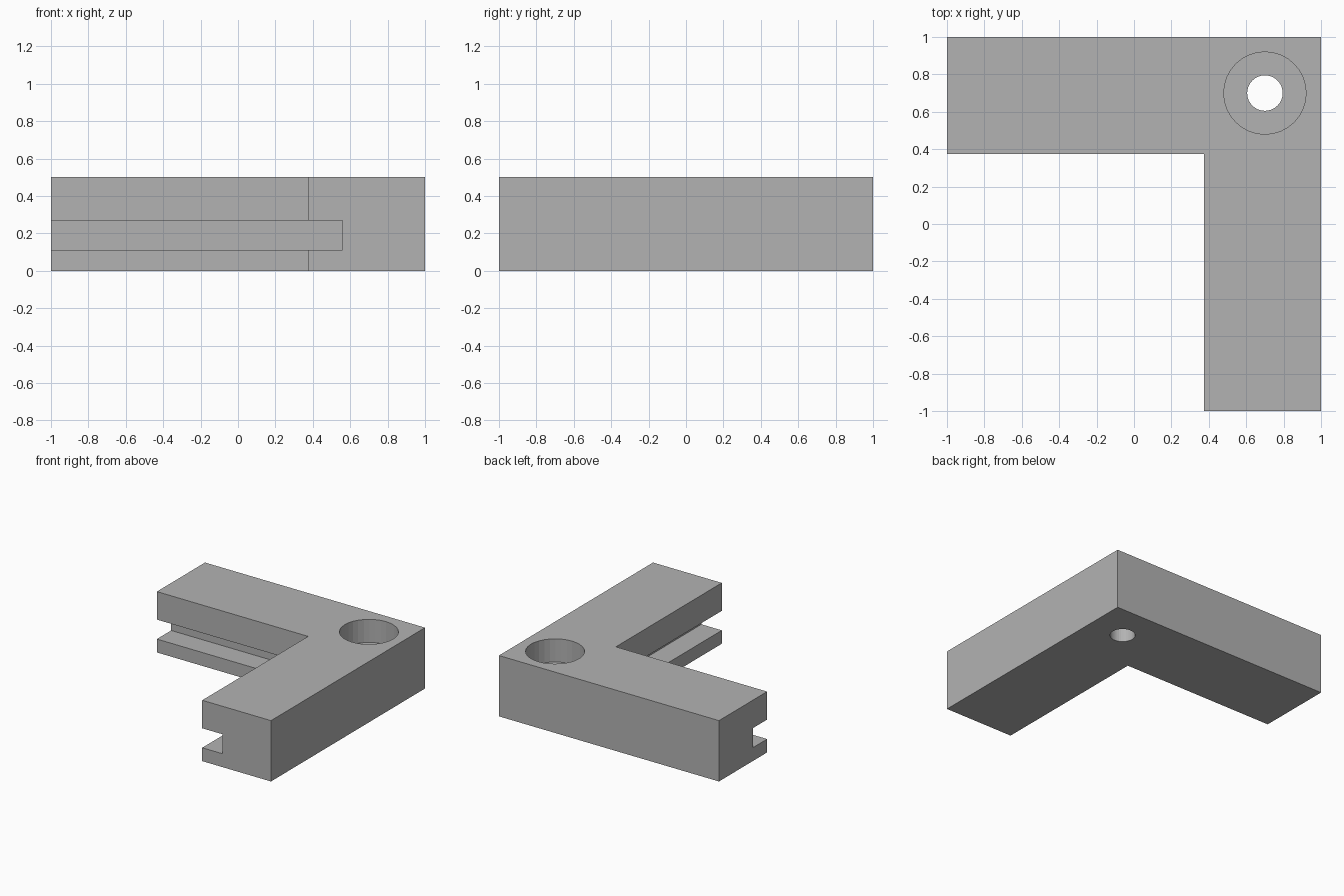
import bpy
import bmesh
from mathutils import Matrix, Vector

cube = bpy.data.objects.get("Cube")
if cube:
    bpy.data.objects.remove(cube, do_unlink=True)

HEIGHT = 0.5
INNER = 0.375            # inner faces of both arms
GROOVE_WALL = 0.56       # back wall of the groove in both arms
GROOVE_LOW, GROOVE_HIGH = 0.11, 0.27
HOLE_CENTRE = 0.7
SEAT_Z = 0.31            # floor of the counterbore

grey = bpy.data.materials.new("grey")
grey.use_nodes = True
grey.diffuse_color = (0.45, 0.45, 0.45, 1)
grey.node_tree.nodes["Principled BSDF"].inputs["Base Color"].default_value = grey.diffuse_color


def prism(name, outline, low, high):
    """Extrude a flat outline between two heights."""
    bm = bmesh.new()
    face = bm.faces.new([bm.verts.new((x, y, low)) for x, y in outline])
    top = bmesh.ops.extrude_face_region(bm, geom=[face])["geom"]
    bmesh.ops.translate(bm, vec=Vector((0, 0, high - low)),
                        verts=[v for v in top if isinstance(v, bmesh.types.BMVert)])
    return finish(name, bm)


def cylinder(name, radius, low, high):
    """Upright cylinder on the hole axis."""
    bm = bmesh.new()
    bmesh.ops.create_cone(bm, cap_ends=True, segments=32, radius1=radius, radius2=radius,
                          depth=high - low,
                          matrix=Matrix.Translation((HOLE_CENTRE, HOLE_CENTRE, (low + high) / 2)))
    return finish(name, bm)


def finish(name, bm):
    bmesh.ops.recalc_face_normals(bm, faces=bm.faces)
    mesh = bpy.data.meshes.new(name)
    bm.to_mesh(mesh)
    bm.free()
    mesh.materials.append(grey)
    obj = bpy.data.objects.new(name, mesh)
    bpy.context.collection.objects.link(obj)
    return obj


# L-shaped body
bracket = prism("corner_bracket",
                [(-1, 1), (-1, INNER), (INNER, INNER), (INNER, -1), (1, -1), (1, 1)],
                0, HEIGHT)

# Cutters: groove around the inner corner, counterbore and through hole
g = GROOVE_WALL
cutters = [
    prism("groove_cutter", [(-1.2, -1.2), (g, -1.2), (g, g), (-1.2, g)], GROOVE_LOW, GROOVE_HIGH),
    cylinder("counterbore_cutter", 0.22, SEAT_Z, HEIGHT + 0.1),
    cylinder("hole_cutter", 0.095, -0.1, HEIGHT + 0.2),
]

bpy.context.view_layer.objects.active = bracket
for cutter in cutters:
    cut = bracket.modifiers.new(cutter.name, "BOOLEAN")
    cut.operation = "DIFFERENCE"
    cut.solver = "EXACT"
    cut.object = cutter
    cutter.hide_render = True
    bpy.ops.object.modifier_apply(modifier=cut.name)
    bpy.data.objects.remove(cutter, do_unlink=True)
